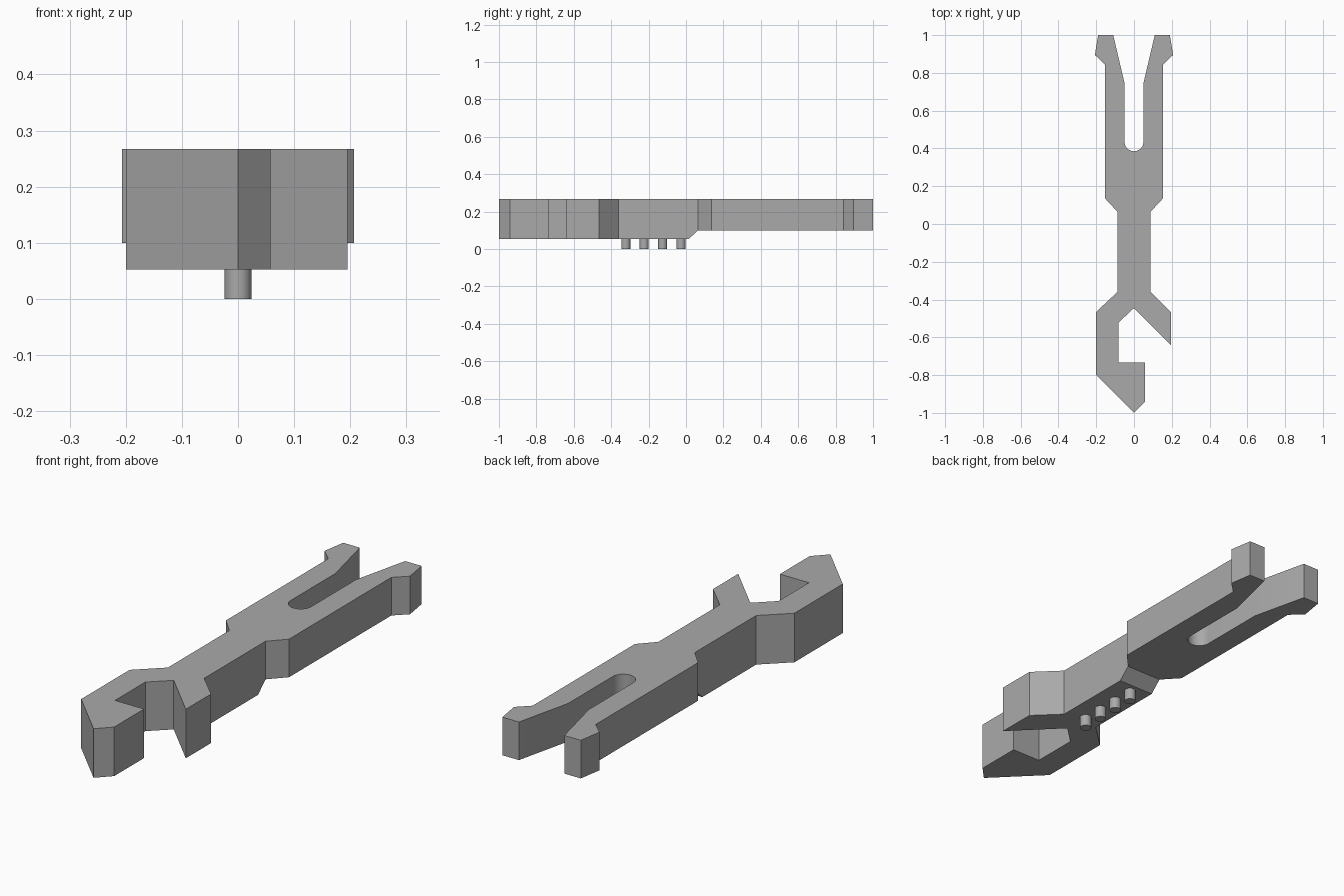
import bpy, bmesh, math
from mathutils import Vector

cube = bpy.data.objects.get("Cube")
if cube:
    bpy.data.objects.remove(cube)

TOP, FORK_BOTTOM, HEAD_BOTTOM = 0.267, 0.10, 0.052
SLOPE_START, SLOPE_END = 0.013, 0.065

grey = bpy.data.materials.new("plain grey")
grey.use_nodes = True
grey.diffuse_color = (0.4, 0.4, 0.4, 1)
grey.node_tree.nodes["Principled BSDF"].inputs["Base Color"].default_value = (0.4, 0.4, 0.4, 1)


def finish(obj):
    obj.data.materials.append(grey)
    bpy.ops.object.select_all(action="DESELECT")
    obj.select_set(True)
    bpy.context.view_layer.objects.active = obj
    bpy.ops.object.shade_smooth_by_angle(angle=math.radians(30))


# Right half of the forked tail, from the neck around to the slot
neck = 0.088
half = [(neck, SLOPE_END), (0.153, 0.135), (0.153, 0.843), (0.207, 0.895),
        (0.19, 1.0), (0.11, 1.0), (0.05, 0.745)]
slot = [(0.05 * math.cos(a), 0.435 - 0.05 * math.sin(a))
        for a in (math.pi * i / 16 for i in range(17))]
tail = half + slot + [(-x, y) for x, y in reversed(half)]

# Hooked jaw at the front, from the left of the neck back to the right
jaw = [(-neck, -0.36), (-0.2, -0.465), (-0.2, -0.80), (0, -1.0), (0.058, -0.94),
       (0.058, -0.733), (-0.083, -0.733), (-0.083, -0.523), (0, -0.445),
       (0.195, -0.64), (0.195, -0.465), (neck, -0.36)]

# Plate: extruded outline with a sloped step on the underside
bm = bmesh.new()
face = bm.faces.new([bm.verts.new((x, y, TOP)) for x, y in tail + jaw])
bottom = bmesh.ops.extrude_face_region(bm, geom=[face])["geom"]
bmesh.ops.translate(bm, vec=(0, 0, FORK_BOTTOM - TOP),
                    verts=[g for g in bottom if isinstance(g, bmesh.types.BMVert)])
for y in (SLOPE_START, SLOPE_END):
    low = [f for f in bm.faces if all(v.co.z < TOP - 0.01 for v in f.verts)]
    geom = low + list({e for f in low for e in f.edges}) + list({v for f in low for v in f.verts})
    bmesh.ops.bisect_plane(bm, geom=geom, dist=1e-4, plane_co=Vector((0, y, 0)),
                           plane_no=Vector((0, 1, 0)))
for v in bm.verts:
    if v.co.z < TOP - 0.01 and v.co.y < SLOPE_START + 0.001:
        v.co.z = HEAD_BOTTOM
bmesh.ops.recalc_face_normals(bm, faces=bm.faces)
mesh = bpy.data.meshes.new("forked_hook_plate")
bm.to_mesh(mesh)
bm.free()
plate = bpy.data.objects.new("forked_hook_plate", mesh)
bpy.context.collection.objects.link(plate)
finish(plate)

# Row of round pegs under the neck
for i in range(4):
    bpy.ops.mesh.primitive_cylinder_add(vertices=32, radius=0.024, depth=HEAD_BOTTOM,
                                        location=(0, -0.322 + 0.0985 * i, HEAD_BOTTOM / 2))
    peg = bpy.context.object
    peg.name = f"peg_{i + 1}"
    finish(peg)
